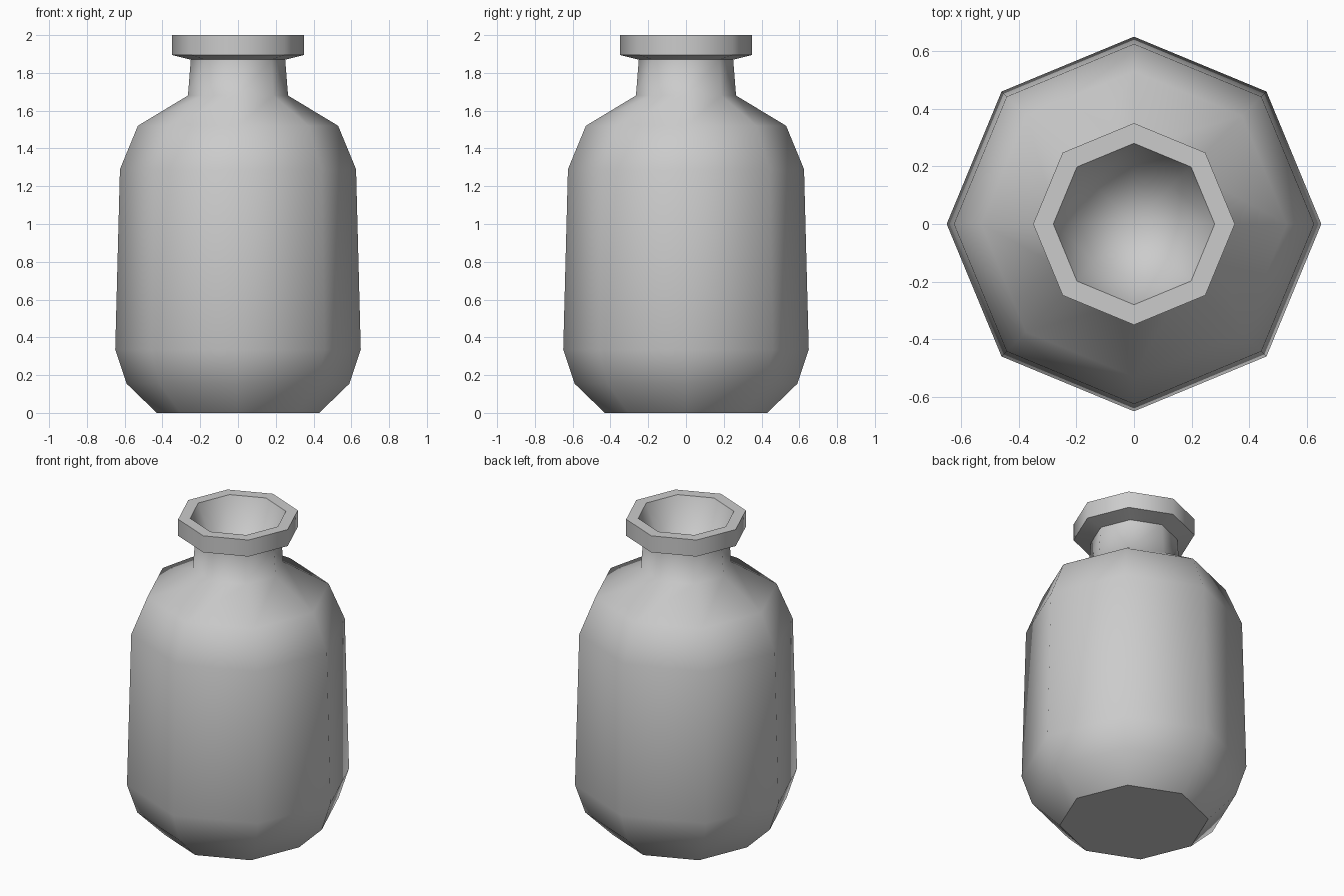
import bpy, bmesh
from math import cos, sin, tau

if "Cube" in bpy.data.objects:
    bpy.data.objects.remove(bpy.data.objects["Cube"])

SIDES = 8

# Lathe profile (radius, height, crisp ring): base, body, neck, lip, then inside
profile = [
    (0.43, 0.00, True), (0.59, 0.155, False), (0.65, 0.335, False),
    (0.625, 1.29, False), (0.53, 1.52, False), (0.265, 1.68, False),
    (0.25, 1.87, True), (0.35, 1.895, True), (0.35, 2.00, True),
    (0.28, 2.00, True), (0.19, 1.78, False),
]

bm = bmesh.new()
rings = [[bm.verts.new((r * cos(tau * i / SIDES), r * sin(tau * i / SIDES), z))
          for i in range(SIDES)] for r, z, _ in profile]

# Walls
for a, b in zip(rings, rings[1:]):
    for i in range(SIDES):
        j = (i + 1) % SIDES
        bm.faces.new((a[i], a[j], b[j], b[i]))

# Flat base and hollow floor inside the mouth
bm.faces.new(rings[0][::-1])
floor = bm.verts.new((0, 0, 1.70))
for i in range(SIDES):
    bm.faces.new((rings[-1][i], rings[-1][(i + 1) % SIDES], floor))

# Smooth shading with crisp rings at the base and lip
for f in bm.faces:
    f.smooth = True
for ring, (_, _, crisp) in zip(rings, profile):
    if crisp:
        for i in range(SIDES):
            bm.edges.get((ring[i], ring[(i + 1) % SIDES])).smooth = False

mesh = bpy.data.meshes.new("bottle")
bm.to_mesh(mesh)
bm.free()
bpy.context.collection.objects.link(bpy.data.objects.new("bottle", mesh))
